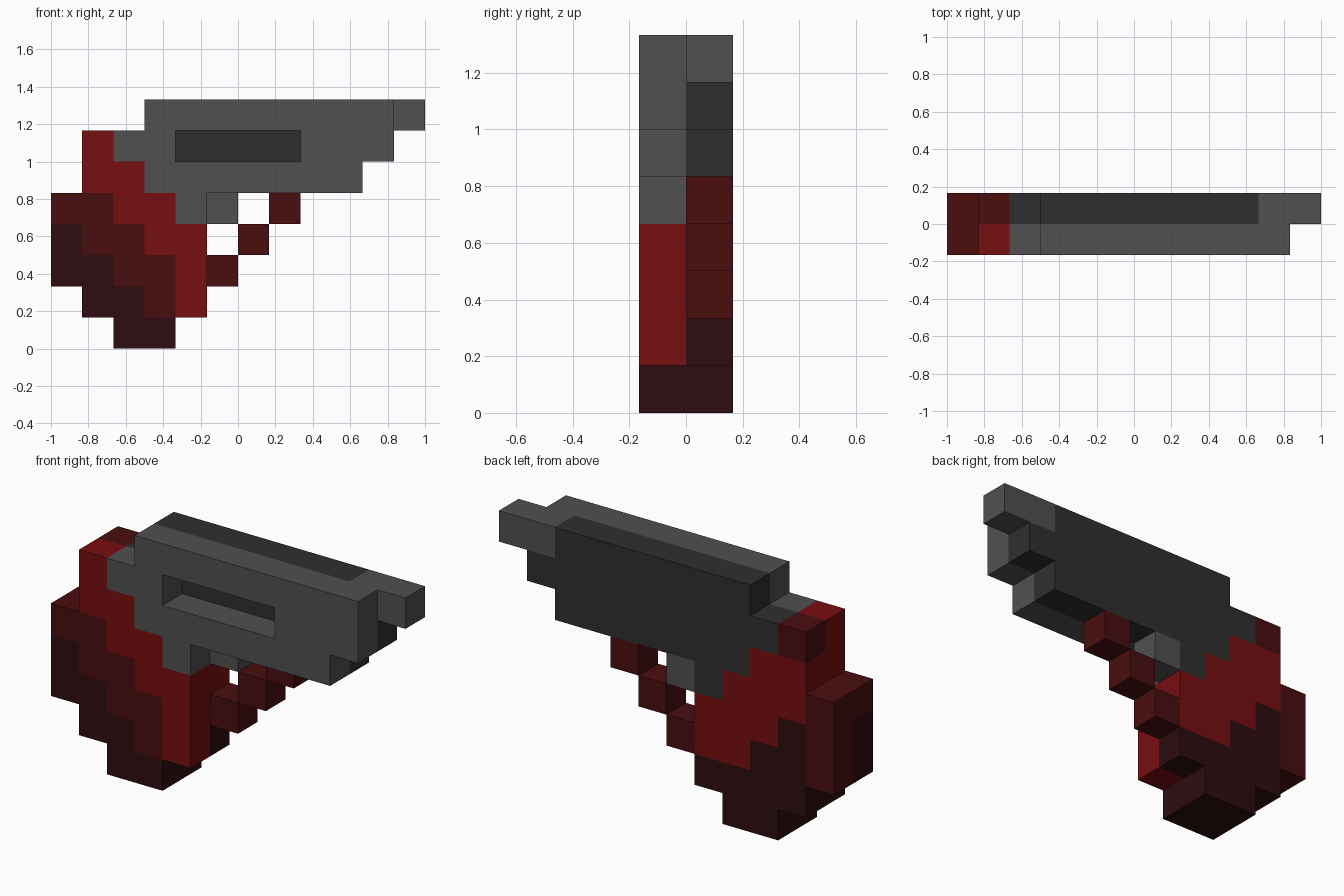
import bpy
import bmesh
from mathutils import Vector

cube = bpy.data.objects.get("Cube")
if cube:
    bpy.data.objects.remove(cube, do_unlink=True)

CELL = 1 / 6          # size of one block
FRONT, BACK = 0, 1    # the two block layers


def srgb(hex_code):
    vals = [int(hex_code[i:i + 2], 16) / 255 for i in (0, 2, 4)]
    return [v / 12.92 if v <= 0.04045 else ((v + 0.055) / 1.055) ** 2.4 for v in vals] + [1]


def material(name, hex_code):
    m = bpy.data.materials.new(name)
    m.use_nodes = True
    col = srgb(hex_code)
    m.diffuse_color = col
    bsdf = next(n for n in m.node_tree.nodes if n.type == 'BSDF_PRINCIPLED')
    bsdf.inputs["Base Color"].default_value = col
    bsdf.inputs["Roughness"].default_value = 0.9
    return m


grey = material("mid grey", "505050")
charcoal = material("charcoal", "2F2F2F")
red = material("bright red", "770E10")
dark_red = material("dark red", "4A0D0F")
maroon = material("deep maroon", "2E0C10")

# Each part: name, material, layer, then block runs as (row, first column, last column)
PARTS = [
    # front layer
    ("slide_front", grey, FRONT,
     [(7, 3, 10), (6, 2, 3), (6, 8, 10), (5, 3, 9), (4, 4, 4)]),
    ("grip_front_strap", red, FRONT,
     [(6, 1, 1), (5, 1, 2), (4, 2, 3), (3, 3, 4), (2, 4, 4), (1, 4, 4)]),
    ("grip_front_middle", dark_red, FRONT,
     [(4, 0, 1), (3, 1, 2), (2, 2, 3), (1, 3, 3)]),
    ("grip_front_heel", maroon, FRONT,
     [(3, 0, 0), (2, 0, 1), (1, 1, 2), (0, 2, 3)]),
    # back layer
    ("slide_back", charcoal, BACK,
     [(7, 3, 9), (6, 2, 10), (5, 3, 9), (4, 4, 4)]),
    ("muzzle", grey, BACK, [(7, 10, 11)]),
    ("trigger", grey, BACK, [(4, 5, 5)]),
    ("trigger_guard", dark_red, BACK, [(4, 7, 7), (3, 6, 6), (2, 5, 5)]),
    ("grip_back_panel", red, BACK,
     [(5, 1, 2), (4, 1, 3), (3, 2, 4), (2, 3, 4)]),
    ("grip_back_spur", dark_red, BACK, [(6, 1, 1)]),
    ("grip_back_edge", dark_red, BACK, [(4, 0, 0), (3, 0, 0), (2, 0, 0)]),
    ("grip_back_heel", maroon, BACK,
     [(3, 1, 1), (2, 1, 2), (1, 1, 4), (0, 2, 3)]),
]


def cells_of(layer, runs):
    return {(c, layer, r) for r, a, b in runs for c in range(a, b + 1)}


occupied = set().union(*(cells_of(layer, runs) for _, _, layer, runs in PARTS))


def build_part(name, mat, layer, runs):
    """Outer skin of a group of blocks, leaving out faces hidden by neighbours."""
    bm = bmesh.new()
    for cell in sorted(cells_of(layer, runs)):
        for axis in range(3):
            for side in (0, 1):
                near = list(cell)
                near[axis] += 2 * side - 1
                if tuple(near) in occupied:
                    continue
                u, v = (axis + 1) % 3, (axis + 2) % 3
                corners = []
                for du, dv in ((0, 0), (1, 0), (1, 1), (0, 1)):
                    p = Vector(cell)
                    p[axis] += side
                    p[u] += du
                    p[v] += dv
                    corners.append(bm.verts.new((p - Vector((6, 1, 0))) * CELL))
                bm.faces.new(corners if side else corners[::-1])
    bmesh.ops.remove_doubles(bm, verts=bm.verts, dist=1e-4)
    # merge coplanar squares into clean flat faces
    bmesh.ops.dissolve_limit(bm, angle_limit=0.01, verts=bm.verts, edges=bm.edges)
    mesh = bpy.data.meshes.new(name)
    bm.to_mesh(mesh)
    bm.free()
    mesh.materials.append(mat)
    obj = bpy.data.objects.new(name, mesh)
    bpy.context.scene.collection.objects.link(obj)


for part in PARTS:
    build_part(*part)
